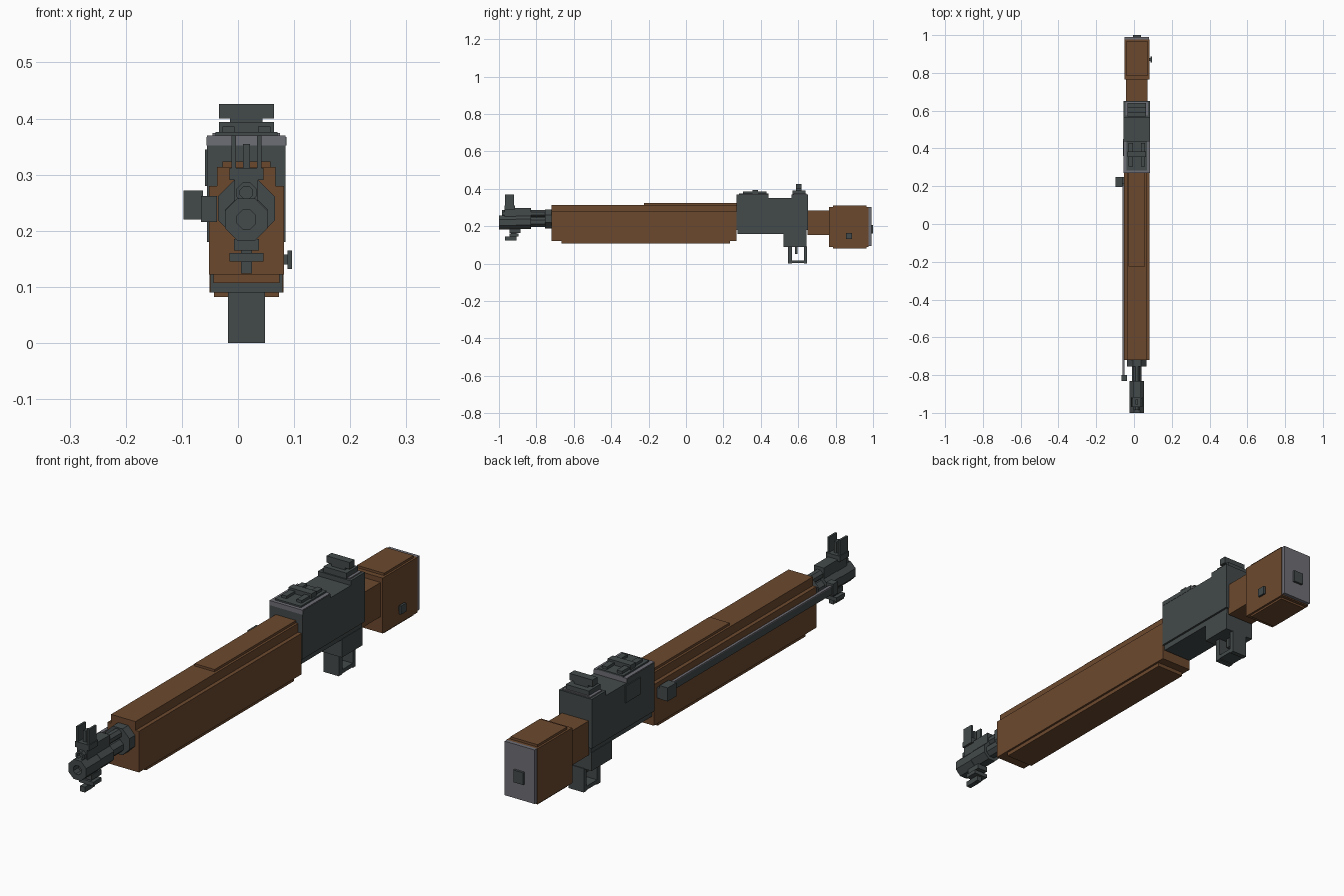
import bpy, bmesh, math
from mathutils import Matrix

if "Cube" in bpy.data.objects:
    bpy.data.objects.remove(bpy.data.objects["Cube"])


def material(name, rgb):
    m = bpy.data.materials.new(name)
    m.use_nodes = True
    m.diffuse_color = (*rgb, 1)
    m.node_tree.nodes["Principled BSDF"].inputs["Base Color"].default_value = (*rgb, 1)
    return m


WOOD = material("walnut wood", (0.15, 0.066, 0.027))
STEEL = material("dark steel", (0.057, 0.068, 0.068))
LIGHT = material("light steel", (0.155, 0.155, 0.18))
CX = 0.015  # centreline of the rifle


def finish(name, bm, mat):
    mesh = bpy.data.meshes.new(name)
    bmesh.ops.recalc_face_normals(bm, faces=bm.faces)
    bm.to_mesh(mesh)
    bm.free()
    mesh.materials.append(mat)
    ob = bpy.data.objects.new(name, mesh)
    bpy.context.collection.objects.link(ob)
    return ob


def box(name, mat, x, y, z):
    bm = bmesh.new()
    bmesh.ops.create_cube(bm, size=1)
    for v in bm.verts:
        for i, (a, b) in enumerate((x, y, z)):
            v.co[i] = a if v.co[i] < 0 else b
    return finish(name, bm, mat)


def mid(name, mat, half, y, z):
    """Box centred on the rifle's centreline."""
    return box(name, mat, (CX - half, CX + half), y, z)


def tube(name, r, y, z, sides=8, bore=0):
    """Faceted cylinder along y, with an optional bore sunk in its front."""
    bm = bmesh.new()
    bmesh.ops.create_cone(bm, cap_ends=True, segments=sides, radius1=r, radius2=r, depth=y[1] - y[0])
    bmesh.ops.rotate(bm, verts=bm.verts, matrix=Matrix.Rotation(math.pi / sides, 3, 'Z'))
    bmesh.ops.rotate(bm, verts=bm.verts, matrix=Matrix.Rotation(math.pi / 2, 3, 'X'))
    bmesh.ops.translate(bm, verts=bm.verts, vec=(CX, sum(y) / 2, z))
    if bore:
        bm.normal_update()
        front = [f for f in bm.faces if f.normal.y < -0.9]
        bmesh.ops.inset_region(bm, faces=front, thickness=r - bore)
        sunk = bmesh.ops.extrude_face_region(bm, geom=front)["geom"]
        bmesh.ops.delete(bm, geom=front, context='FACES')
        for v in sunk:
            if isinstance(v, bmesh.types.BMVert):
                v.co.y += 0.03
    return finish(name, bm, STEEL)


# Forend: body, lower ledge and stepped handguard
mid("forend", WOOD, 0.067, (-0.72, 0.27), (0.122, 0.28))
mid("forend_lower_ledge", WOOD, 0.059, (-0.665, 0.235), (0.107, 0.122))
mid("handguard", WOOD, 0.052, (-0.72, 0.27), (0.28, 0.314))
mid("rear_handguard_cap", WOOD, 0.043, (-0.225, 0.27), (0.314, 0.323))

# Receiver
mid("receiver", STEEL, 0.07, (0.27, 0.652), (0.18, 0.352))
mid("receiver_floor", STEEL, 0.062, (0.275, 0.645), (0.158, 0.18))
mid("front_receiver_rim", LIGHT, 0.07, (0.27, 0.44), (0.352, 0.37))
mid("front_receiver_cover", STEEL, 0.055, (0.283, 0.44), (0.37, 0.376))
for side in (-1, 1):
    x = CX + side * 0.07
    box("front_receiver_side", STEEL, (x - 0.001, x + 0.001), (0.272, 0.44), (0.352, 0.367))
mid("rear_receiver_bridge", STEEL, 0.07, (0.565, 0.652), (0.352, 0.37))
mid("rear_bridge_trim", LIGHT, 0.06, (0.575, 0.645), (0.37, 0.374))
box("ejection_port_plate", STEEL, (-0.059, -0.05), (0.36, 0.45), (0.28, 0.345))

# Raised clip guide on the front of the receiver
for side in (-1, 1):
    x = CX + side * 0.032
    box("clip_guide_rail", STEEL, (x - 0.011, x + 0.011), (0.305, 0.43), (0.376, 0.386))
mid("clip_guide_bridge", STEEL, 0.049, (0.355, 0.385), (0.376, 0.394))

# Rear sight
mid("rear_sight_base", STEEL, 0.049, (0.57, 0.64), (0.37, 0.392))
mid("rear_sight_post", STEEL, 0.029, (0.588, 0.618), (0.392, 0.425))
mid("rear_sight_bar", STEEL, 0.049, (0.588, 0.618), (0.4, 0.426))

# Trigger housing, guard and trigger
mid("trigger_housing", STEEL, 0.064, (0.52, 0.645), (0.09, 0.16))
mid("guard_floor", STEEL, 0.033, (0.545, 0.648), (0.003, 0.018))
for name, y in (("guard_front", (0.545, 0.567)), ("guard_rear", (0.63, 0.648))):
    mid(name, STEEL, 0.033, y, (0.0, 0.092))
mid("trigger", STEEL, 0.01, (0.582, 0.597), (0.052, 0.092))

# Grip, butt and butt plate
mid("grip", WOOD, 0.057, (0.65, 0.77), (0.152, 0.284))
mid("butt", WOOD, 0.066, (0.765, 0.977), (0.09, 0.303))
mid("butt_top_ledge", WOOD, 0.058, (0.785, 0.965), (0.303, 0.312))
mid("butt_lower_ledge", WOOD, 0.058, (0.785, 0.965), (0.082, 0.09))
mid("butt_plate", LIGHT, 0.064, (0.977, 0.991), (0.095, 0.303))
mid("butt_trapdoor", STEEL, 0.021, (0.991, 1.0), (0.16, 0.207))
box("sling_button_stem", STEEL, (0.08, 0.09), (0.862, 0.88), (0.14, 0.158))
box("sling_button", STEEL, (0.088, 0.096), (0.855, 0.888), (0.132, 0.165))

# Operating rod and handle on the right side
box("operating_rod", STEEL, (-0.062, -0.05), (-0.83, 0.25), (0.222, 0.25))
box("operating_rod_top", LIGHT, (-0.062, -0.05), (-0.8, 0.2), (0.25, 0.254))
box("operating_rod_end", STEEL, (-0.066, -0.037), (-0.83, -0.8), (0.216, 0.262))
box("operating_handle_arm", STEEL, (-0.08, -0.05), (0.215, 0.25), (0.222, 0.262))
box("operating_handle", STEEL, (-0.097, -0.062), (0.195, 0.25), (0.22, 0.272))

# Barrel group
tube("front_band", 0.055, (-0.755, -0.715), 0.24)
tube("barrel", 0.028, (-0.95, -0.72), 0.222)
tube("gas_tube", 0.019, (-0.985, -0.72), 0.268, bore=0.012)
tube("muzzle", 0.041, (-1.0, -0.91), 0.22, bore=0.018)
tube("gas_block", 0.041, (-0.91, -0.83), 0.222)
mid("gas_block_bridge", STEEL, 0.021, (-0.97, -0.83), (0.24, 0.297))

# Front sight
mid("front_sight_base", STEEL, 0.03, (-0.97, -0.915), (0.29, 0.312))
for side in (-1, 1):
    x = CX + side * 0.023
    box("front_sight_wing", STEEL, (x - 0.004, x + 0.004), (-0.968, -0.92), (0.31, 0.37))
mid("front_sight_blade", STEEL, 0.006, (-0.955, -0.93), (0.31, 0.355))

# Lug under the muzzle
mid("lower_lug", STEEL, 0.022, (-0.945, -0.885), (0.165, 0.185))
mid("lug_stem", STEEL, 0.01, (-0.935, -0.905), (0.125, 0.17))
mid("lug_bar", STEEL, 0.03, (-0.945, -0.895), (0.145, 0.16))
mid("lug_foot", STEEL, 0.01, (-0.968, -0.92), (0.124, 0.145))
